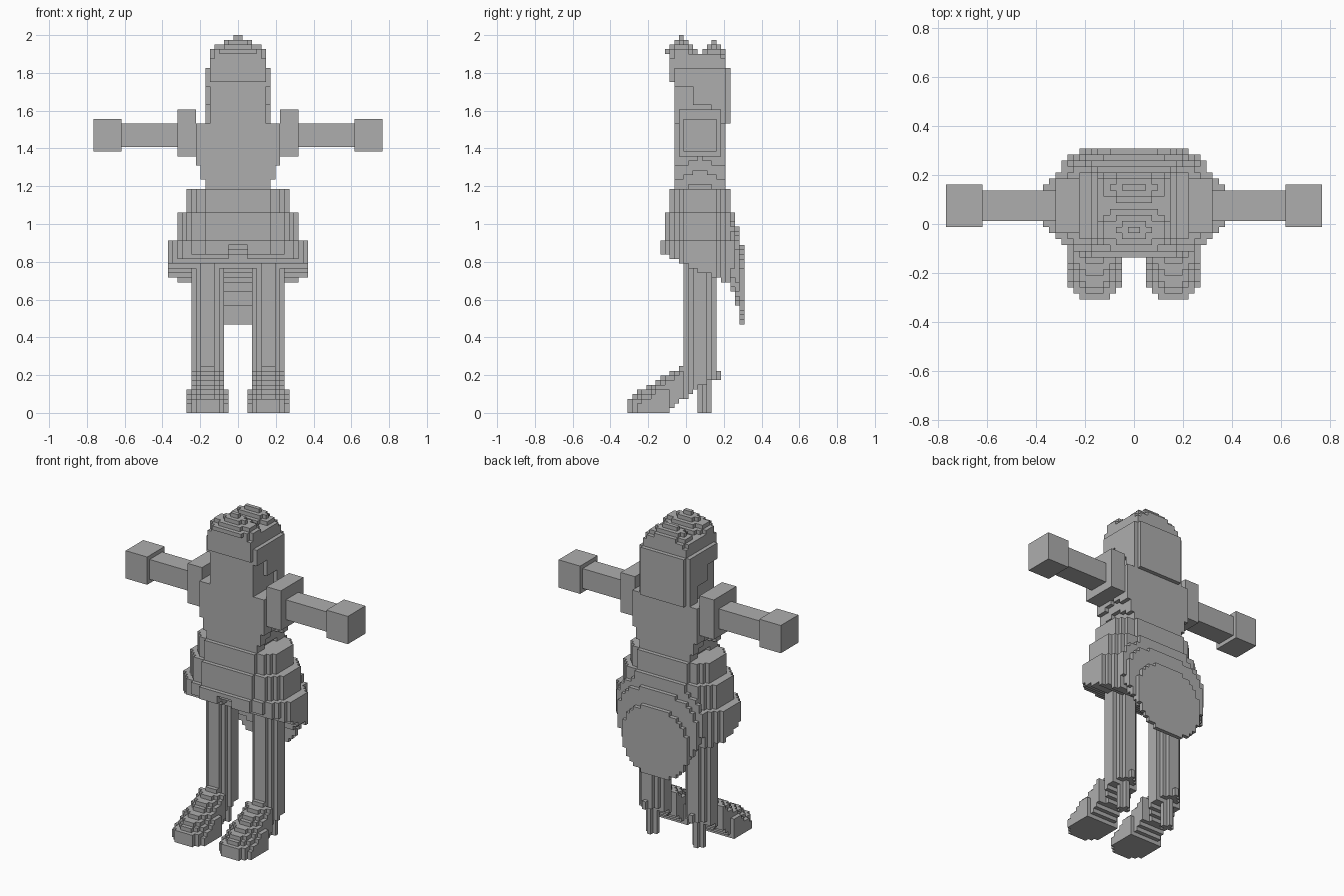
import bpy, bmesh
from mathutils import Vector
from math import sqrt

cube = bpy.data.objects.get("Cube")
if cube:
    bpy.data.objects.remove(cube, do_unlink=True)

V = 2 / 81          # edge of one block
Y_MID = 12.5        # block rows run from 0 (front) to 25 (back)

grey = bpy.data.materials.new("plain_grey")
grey.use_nodes = True
colour = (0.42, 0.42, 0.42, 1)
grey.diffuse_color = colour
grey.node_tree.nodes["Principled BSDF"].inputs["Base Color"].default_value = colour

AXES = [Vector(a) for a in ((1, 0, 0), (0, 1, 0), (0, 0, 1))]


def blocks(name, xr, yr, zr, inside=None, mirror=False):
    """Shell around every block whose centre passes the inside rule."""
    cells = {(x, y, z) for x in range(*xr) for y in range(*yr) for z in range(*zr)
             if inside is None or inside(x + .5, y + .5, z + .5)}
    if inside is None:
        bm = bmesh.new()
        bmesh.ops.create_cube(bm, size=1)
        for v in bm.verts:
            v.co = Vector([r[1] if c > 0 else r[0] for c, r in zip(v.co, (xr, yr, zr))])
    else:
        bm = bmesh.new()
        for cell in cells:
            centre = Vector(cell) + Vector((.5, .5, .5))
            for a in range(3):
                n, u, w = AXES[a], AXES[a - 2], AXES[a - 1]
                for s in (-1, 1):
                    near = tuple(int(c + s * d) for c, d in zip(cell, n))
                    if near in cells:
                        continue
                    corners = [(-1, -1), (1, -1), (1, 1), (-1, 1)][::s]
                    bm.faces.new([bm.verts.new(centre + (n * s + u * p + w * q) / 2)
                                  for p, q in corners])
        bmesh.ops.remove_doubles(bm, verts=bm.verts, dist=.01)
        bmesh.ops.dissolve_limit(bm, angle_limit=.01, verts=bm.verts, edges=bm.edges)
    for v in bm.verts:
        v.co = Vector((v.co.x, v.co.y - Y_MID, v.co.z)) * V
    mesh = bpy.data.meshes.new(name)
    bm.to_mesh(mesh)
    bm.free()
    mesh.materials.append(grey)
    obj = bpy.data.objects.new(name, mesh)
    bpy.context.collection.objects.link(obj)
    if mirror:
        mod = obj.modifiers.new("mirror", "MIRROR")
        mod.use_mirror_merge = False
    return obj


def oval(a, b, ca, cb, ra, rb, p=2.0):
    return abs((a - ca) / ra) ** p + abs((b - cb) / rb) ** p <= 1


def slab(name, half, y0, y1, z0, z1, p):
    """Horizontal rounded layer."""
    blocks(name, (-half, half), (y0, y1), (z0, z1),
           lambda x, y, z: oval(x, y, 0, (y0 + y1) / 2, half, (y1 - y0) / 2, p))


# Arms
blocks("hands", (25, 31), (12, 19), (56, 63), mirror=True)
blocks("arms", (13, 25), (13, 18), (57, 62), mirror=True)
blocks("shoulders", (9, 13), (11, 20), (55, 65), mirror=True)

# Torso narrowing to the waist
blocks("torso", (-9, 9), (10, 21), (48, 62),
       lambda x, y, z: abs(x) < min(9, 6 + max(0, z - 48) * .38 + abs(y - 15.5) * .15))

# Head with stepped side hair
blocks("head", (-6, 6), (10, 21), (62, 74))
blocks("side_hair", (6, 7), (10, 21), (62, 74),
       lambda x, y, z: z > 70 or (z > 66 and y > 14) or y > 18, mirror=True)
blocks("back_hair", (-6, 6), (21, 22), (62, 74))
blocks("brow", (-6, 6), (9, 10), (71, 74))
blocks("crown", (-6, 6), (9, 21), (74, 77),
       lambda x, y, z: z < 76 or abs(x) < 5 or 10 < y < 20)

# Two stepped tufts on the crown
for i, (half, deep) in enumerate(((6, 7), (5, 5), (3, 3), (1, 1))):
    y0 = 8 + i
    slab("front_tuft_step", half, y0, y0 + deep, 77 + i, 78 + i, 2.4)
for i, half in enumerate((5, 4, 2)):
    slab("back_tuft_step", half, 16 + i, 21 - i, 77 + i, 78 + i, 2.4)

# Skirt tiers
slab("upper_skirt", 11, 9, 22, 43, 48, 3)
slab("middle_skirt", 13, 8, 23, 37, 43, 2.8)


def lower_skirt(x, y, z):
    hem = 34 - .45 * (y - 7.5)
    if y < 11 and abs(x) < 2:
        hem += 1.5
    return z > hem and oval(x, y, 0, 15.5, 15, 8.5, 2.5)


blocks("lower_skirt", (-15, 15), (7, 24), (24, 37), lower_skirt)

# Rounded plates of the tail, stepping down and back
for y, half, z0, z1 in ((22, 12, 26, 42), (23, 11, 23, 40), (24, 9, 19, 36)):
    blocks("tail_plate", (-half, half), (y, y + 1), (z0, z1),
           lambda x, _, z: oval(x, z, 0, (z0 + z1) / 2, half, (z1 - z0) / 2, 2.5))

# Legs and high heeled shoes
LEG = 6.5
blocks("legs", (3, 10), (12, 19), (7, 36),
       lambda x, y, z: oval(x, y, LEG, 15.5, 3.6, 3.6), mirror=True)
blocks("heels", (5, 8), (15, 18), (0, 7),
       lambda x, y, z: abs(x - LEG) + abs(y - 16.5) < 1.5, mirror=True)
blocks("heel_tabs", (6, 7), (19, 20), (7, 9), mirror=True)


def shoe(x, y, z):
    side = abs(x - LEG)
    if y < 6:
        width = 4.6 * sqrt(1 - ((6 - y) / 6) ** 2) + .3
    else:
        width = 4.5 if y < 9 and z < 5 else 3.5
    if y > 12 and not oval(x, y, LEG, 15.5, 3.6, 3.6):
        return False
    top = min(3.2 + .6 * y, 10.5) - .16 * side ** 2
    return side < width and max(0, (y - 8) * .75) < z < top


blocks("shoes", (2, 11), (0, 19), (0, 11), shoe, mirror=True)
